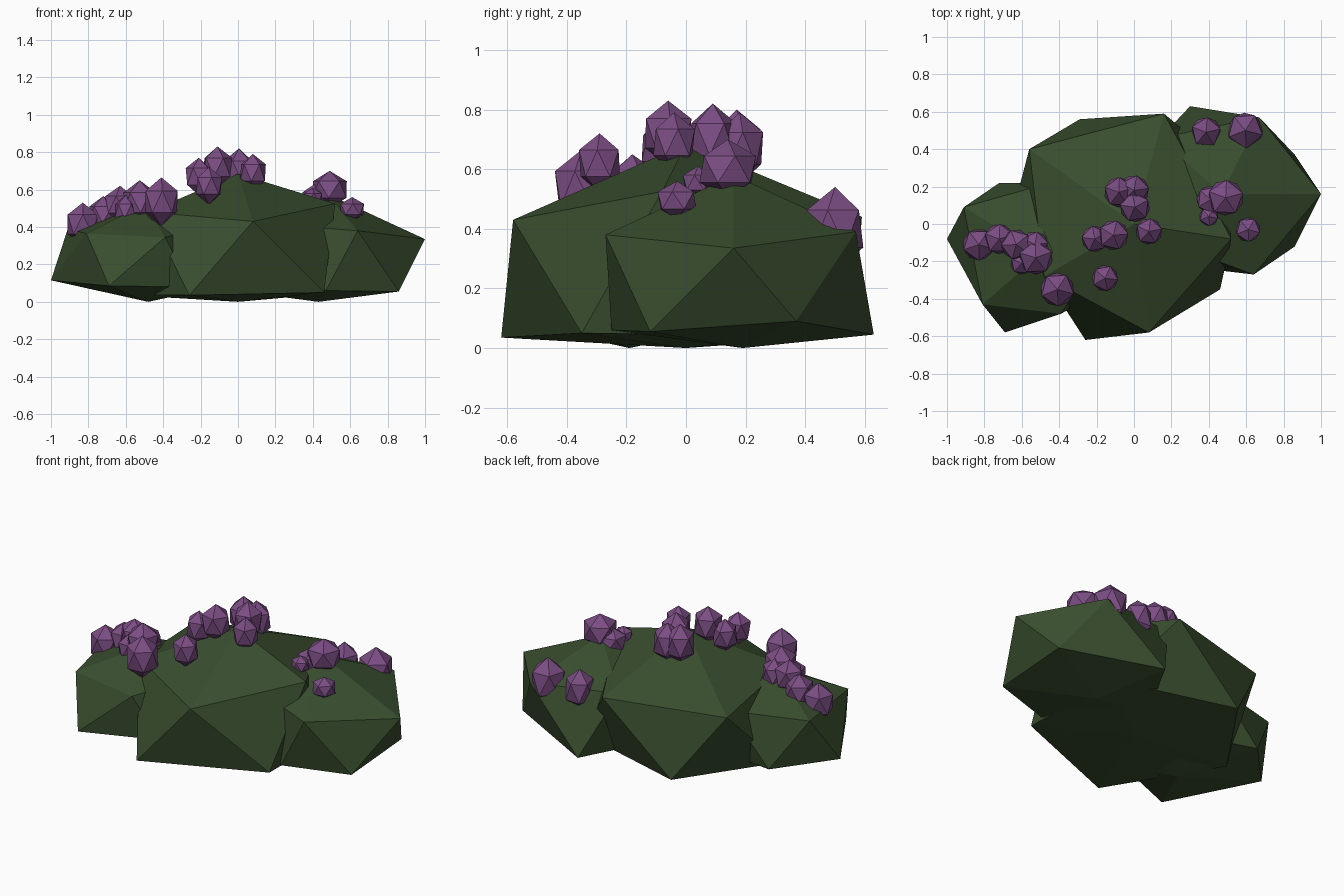
import bpy, random
from mathutils import Vector

random.seed(4)


def material(name, color):
    m = bpy.data.materials.new(name)
    m.diffuse_color = color
    return m


leaf = material("leaf_green", (0.04, 0.075, 0.027, 1))
petal = material("petal_purple", (0.20, 0.075, 0.23, 1))


def bush(name, top, upper, lower, bottom):
    """Irregular 20-sided clump: lower[i] lies between upper[i] and upper[i + 1]."""
    verts = [top] + upper + lower + [bottom]
    faces = []
    for i in range(5):
        j = (i + 1) % 5
        faces += [(0, 1 + i, 1 + j), (1 + i, 6 + i, 1 + j),
                  (6 + i, 6 + j, 1 + j), (11, 6 + j, 6 + i)]
    mesh = bpy.data.meshes.new(name)
    mesh.from_pydata([Vector(v) for v in verts], [], faces)
    mesh.materials.append(leaf)
    bpy.context.collection.objects.link(bpy.data.objects.new(name, mesh))


def flower(name, x, y, top, r, half):
    """Stretched icosahedron bud, placed by the height of its tip."""
    bpy.ops.mesh.primitive_ico_sphere_add(subdivisions=1, radius=1, location=(x, y, top - half))
    ob = bpy.context.object
    ob.name = name
    ob.scale = (r / 0.894, r / 0.894, half)
    ob.rotation_euler.z = random.uniform(0, 1.25)
    ob.data.materials.append(petal)


# Leaf clumps
bush("middle_bush", (0, 0, 0.685),
     [(0.08, -0.58, 0.43), (0.52, -0.08, 0.525), (0.16, 0.59, 0.44),
      (-0.56, 0.40, 0.435), (-0.48, -0.28, 0.48)],
     [(0.46, -0.35, 0.05), (0.45, 0.35, 0.04), (-0.29, 0.56, 0.04),
      (-0.66, 0.02, 0.04), (-0.26, -0.62, 0.035)],
     (0, 0, 0))
bush("right_bush", (0.47, 0.16, 0.58),
     [(0.64, -0.27, 0.38), (1.0, 0.16, 0.335), (0.67, 0.57, 0.39),
      (0.14, 0.46, 0.42), (0.12, -0.08, 0.42)],
     [(0.86, -0.12, 0.055), (0.86, 0.37, 0.09), (0.30, 0.63, 0.045),
      (0.05, 0.18, 0.05), (0.47, -0.25, 0.06)],
     (0.43, 0.19, 0))
bush("left_bush", (-0.5, -0.16, 0.52),
     [(-0.81, -0.43, 0.365), (-0.39, -0.48, 0.345), (-0.15, -0.10, 0.40),
      (-0.45, 0.22, 0.38), (-0.91, 0.09, 0.39)],
     [(-0.69, -0.58, 0.085), (-0.25, -0.40, 0.08), (-0.20, 0.10, 0.06),
      (-0.72, 0.22, 0.09), (-1.0, -0.08, 0.115)],
     (-0.48, -0.19, 0))

# Flower buds: x, y, tip height, radius, half height
groups = {
    "middle_flower": [
        (-0.08, 0.17, 0.80, 0.08, 0.12), (0.0, 0.18, 0.79, 0.08, 0.12),
        (0.005, 0.09, 0.82, 0.08, 0.12), (0.08, -0.04, 0.79, 0.07, 0.10),
        (-0.11, -0.06, 0.83, 0.08, 0.11), (-0.21, -0.08, 0.77, 0.07, 0.10),
        (-0.155, -0.29, 0.72, 0.07, 0.10), (-0.41, -0.35, 0.665, 0.09, 0.13)],
    "left_flower": [
        (-0.83, -0.11, 0.53, 0.085, 0.115), (-0.72, -0.08, 0.565, 0.08, 0.10),
        (-0.63, -0.11, 0.62, 0.08, 0.10), (-0.525, -0.18, 0.65, 0.09, 0.12),
        (-0.60, -0.21, 0.57, 0.06, 0.085), (-0.53, -0.11, 0.60, 0.07, 0.09)],
    "right_flower": [
        (0.49, 0.14, 0.70, 0.095, 0.10), (0.41, 0.13, 0.63, 0.075, 0.08),
        (0.40, 0.04, 0.61, 0.05, 0.055), (0.61, -0.03, 0.56, 0.065, 0.065),
        (0.595, 0.50, 0.54, 0.095, 0.14), (0.385, 0.49, 0.52, 0.08, 0.125)],
}
for name, buds in groups.items():
    for i, bud in enumerate(buds):
        flower(f"{name}_{i + 1}", *bud)
